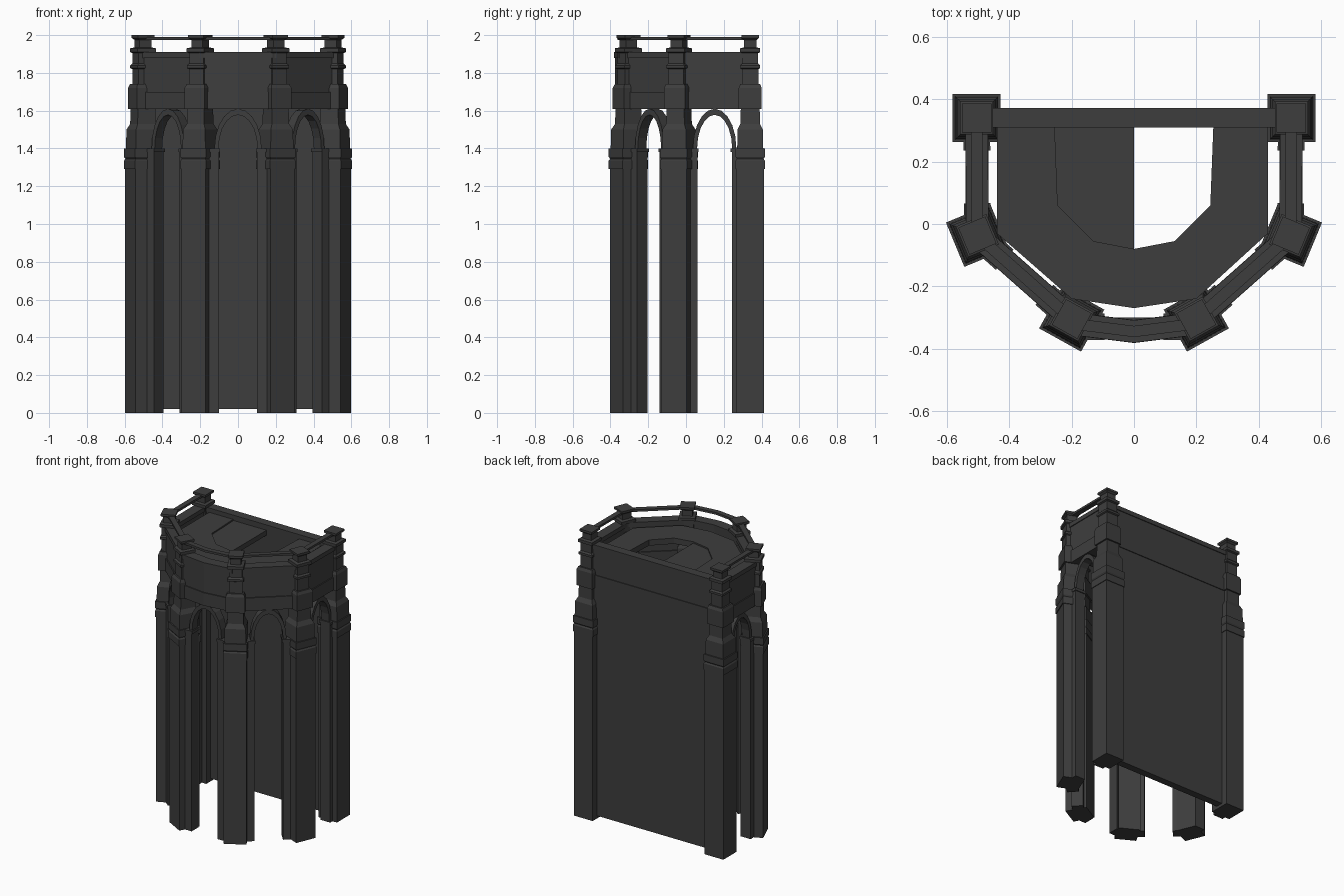
import bpy, bmesh, math
from mathutils import Vector, Matrix

cube = bpy.data.objects.get("Cube")
if cube:
    bpy.data.objects.remove(cube)

stone = bpy.data.materials.new("dark stone")
stone.use_nodes = True
stone.diffuse_color = (0.048, 0.048, 0.048, 1)
stone.node_tree.nodes["Principled BSDF"].inputs["Base Color"].default_value = stone.diffuse_color


def finish(name, bm, matrix=Matrix()):
    bmesh.ops.recalc_face_normals(bm, faces=bm.faces)
    mesh = bpy.data.meshes.new(name)
    bm.to_mesh(mesh)
    bm.free()
    mesh.materials.append(stone)
    obj = bpy.data.objects.new(name, mesh)
    obj.matrix_world = matrix
    bpy.context.collection.objects.link(obj)
    return obj


def prism(name, outline, z0, z1, matrix=Matrix()):
    """Extrude a flat outline upward."""
    bm = bmesh.new()
    face = bm.faces.new([bm.verts.new((x, y, z0)) for x, y in outline])
    new = bmesh.ops.extrude_face_region(bm, geom=[face])["geom"]
    verts = [v for v in new if isinstance(v, bmesh.types.BMVert)]
    bmesh.ops.translate(bm, verts=verts, vec=(0, 0, z1 - z0))
    return finish(name, bm, matrix)


def box(name, x0, x1, y0, y1, z0, z1, matrix=Matrix()):
    return prism(name, [(x0, y0), (x1, y0), (x1, y1), (x0, y1)], z0, z1, matrix)


def band(name, path, half, z0, z1):
    """Wall of even thickness along a plan path."""
    pts = [Vector(p) for p in path]
    left, right = [], []
    for i, p in enumerate(pts):
        d = (pts[min(i + 1, len(pts) - 1)] - pts[max(i - 1, 0)]).normalized()
        n = Vector((-d.y, d.x)) * half
        left.append(p + n)
        right.append(p - n)
    return prism(name, left + right[::-1], z0, z1)


# Square pier outline: half width, height
PIER = [(.072, 0), (.072, 1.29), (.077, 1.29), (.077, 1.335), (.071, 1.345),
        (.077, 1.355), (.077, 1.40), (.069, 1.40), (.067, 1.50), (.052, 1.53),
        (.05, 1.61), (.061, 1.61), (.061, 1.72), (.053, 1.74), (.043, 1.74),
        (.043, 1.82), (.052, 1.825), (.052, 1.84), (.042, 1.85), (.042, 1.905),
        (.053, 1.91), (.053, 1.93), (.034, 1.935), (.034, 1.975), (.047, 1.985),
        (.047, 2.0)]


def pier(name, center, degrees):
    bm = bmesh.new()
    rings = []
    for h, z in PIER:
        rings.append([bm.verts.new((sx * h, sy * h, z))
                      for sx, sy in ((-1, -1), (1, -1), (1, 1), (-1, 1))])
    for a, b in zip(rings, rings[1:]):
        for i in range(4):
            j = (i + 1) % 4
            bm.faces.new((a[i], a[j], b[j], b[i]))
    bm.faces.new(rings[0])
    bm.faces.new(rings[-1])
    matrix = Matrix.Translation((*center, 0)) @ Matrix.Rotation(math.radians(degrees), 4, 'Z')
    finish(name, bm, matrix)


def arch(name, half, depth, matrix):
    """Open arch ring, free of the piers above its springing."""
    bm = bmesh.new()
    steps = 10
    rows = []
    for i in range(steps + 1):
        a = math.pi * i / steps
        c, s = math.cos(a), math.sin(a)
        rows.append([bm.verts.new((w * c, -depth, 1.4 + h * s))
                     for w, h in ((half, .21), (half - .022, .178))])
    for a, b in zip(rows, rows[1:]):
        bm.faces.new((a[0], b[0], b[1], a[1]))
    new = bmesh.ops.extrude_face_region(bm, geom=bm.faces[:])["geom"]
    verts = [v for v in new if isinstance(v, bmesh.types.BMVert)]
    bmesh.ops.translate(bm, verts=verts, vec=(0, 2 * depth, 0))
    finish(name, bm, matrix)


def bay(name, path, half, shift=0):
    """Arched bay with jambs, frieze, parapet, cornice and rail."""
    a, b = Vector(path[0]), Vector(path[-1])
    d, mid = b - a, (a + b) / 2
    length = d.length / 2
    matrix = (Matrix.Translation((mid.x, mid.y, 0))
              @ Matrix.Rotation(math.atan2(d.y, d.x), 4, 'Z')
              @ Matrix.Translation((0, shift, 0)))
    arch(name + "_arch", half, .03, matrix)
    for side, sign in (("start", -1), ("end", 1)):
        inner, outer = sign * (half - .024), sign * (length - .03)
        box(f"{name}_{side}_jamb", inner, outer, -.038, .038, 0, 1.38, matrix)
        box(f"{name}_{side}_impost", inner - sign * .006, outer, -.043, .043, 1.38, 1.4, matrix)
    band(name + "_frieze", path, .037, 1.61, 1.70)
    band(name + "_parapet", path, .03, 1.70, 1.88)
    band(name + "_cornice", path, .036, 1.88, 1.91)
    band(name + "_rail", path, .018, 1.975, 1.99)


# Piers and side bays, mirrored left and right
for side, s in (("left", 1), ("right", -1)):
    back, flank, front = (s * .505, .34), (s * .503, -.037), (s * .2, -.305)
    pier(side + "_back_pier", back, 0)
    pier(side + "_flank_pier", flank, -s * 22.5)
    pier(side + "_front_pier", front, -s * 61)
    bay(side + "_side_bay", [flank, back], .115)
    bay(side + "_diagonal_bay", [flank, front], .115)

# Front bay bends slightly at its middle
bay("front_bay", [(-.2, -.32), (0, -.345), (.2, -.32)], .125, -.01)

# Back wall with its frieze and coping
box("back_wall", -.48, .48, .315, .366, .02, 1.91)
box("back_frieze", -.48, .48, .32, .372, 1.61, 1.70)
box("back_coping", -.48, .48, .31, .372, 1.88, 1.91)

# Roof deck around a stair opening, half of it covered
outer = [(-.44, .32), (-.44, -.03), (-.2, -.24), (0, -.27), (.2, -.24), (.43, -.03), (.43, .32)]
opening = [(.255, .32), (.245, .06), (.13, -.055), (0, -.08), (-.13, -.055), (-.245, .06), (-.255, .32)]
prism("roof_deck", outer + opening, 1.84, 1.88)
prism("opening_cover", opening[3:] + [(0, .32)], 1.835, 1.87)
